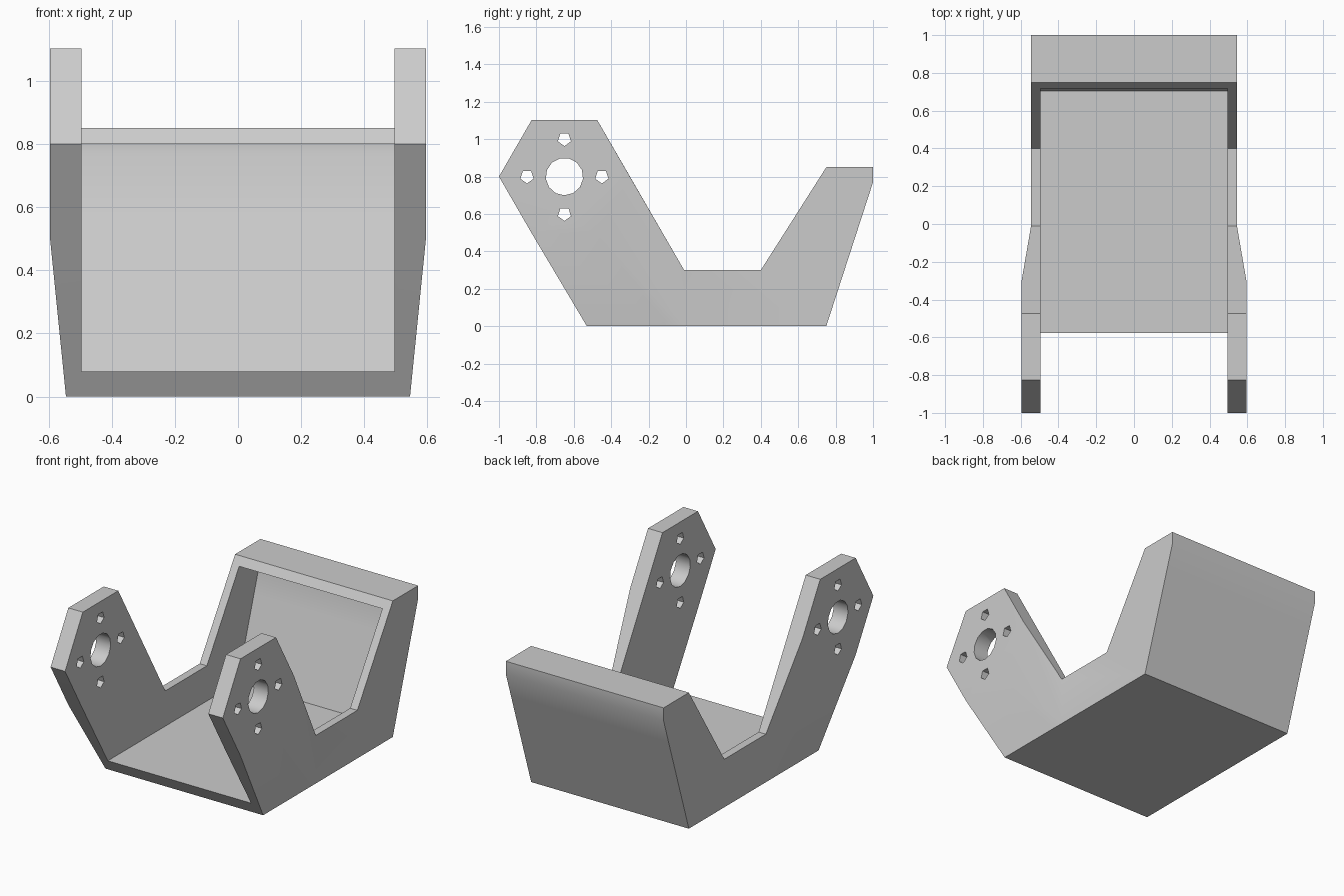
import bpy, bmesh, math

cube = bpy.data.objects.get("Cube")
if cube:
    bpy.data.objects.remove(cube, do_unlink=True)

grey = bpy.data.materials.new("light grey")
grey.use_nodes = True
grey.diffuse_color = (0.6, 0.6, 0.6, 1)
grey.node_tree.nodes["Principled BSDF"].inputs["Base Color"].default_value = (0.6, 0.6, 0.6, 1)


def finish(name, bm):
    bmesh.ops.recalc_face_normals(bm, faces=bm.faces)
    mesh = bpy.data.meshes.new(name)
    bm.to_mesh(mesh)
    bm.free()
    mesh.materials.append(grey)
    obj = bpy.data.objects.new(name, mesh)
    bpy.context.collection.objects.link(obj)
    return obj


def prism(name, profile, half):
    """Side profile in (y, z), extruded from -half to +half in x."""
    bm = bmesh.new()
    face = bm.faces.new([bm.verts.new((-half, y, z)) for y, z in profile])
    ext = bmesh.ops.extrude_face_region(bm, geom=[face])["geom"]
    verts = [v for v in ext if isinstance(v, bmesh.types.BMVert)]
    bmesh.ops.translate(bm, vec=(2 * half, 0, 0), verts=verts)
    return finish(name, bm)


def polygon(y, z, radius, sides, start):
    return [(y + radius * math.cos(start + math.tau * i / sides),
             z + radius * math.sin(start + math.tau * i / sides)) for i in range(sides)]


def combine(target, other, operation):
    mod = target.modifiers.new(operation, 'BOOLEAN')
    mod.operation = operation
    mod.solver = 'EXACT'
    mod.object = other
    other.hide_render = True
    bpy.context.view_layer.update()
    bpy.ops.object.select_all(action='DESELECT')
    bpy.context.view_layer.objects.active = target
    target.select_set(True)
    bpy.ops.object.modifier_apply(modifier=mod.name)
    bpy.data.objects.remove(other, do_unlink=True)


PIVOT_Y, PIVOT_Z = -0.65, 0.8
BODY, ARM, INNER = 0.545, 0.595, 0.495

# Flared arms: hull from the hexagonal ends down to the narrower foot
bm = bmesh.new()
foot = [(-0.53, 0), (-0.01, 0), (-0.01, 0.3)]
for half, outline in ((ARM, polygon(PIVOT_Y, PIVOT_Z, 0.35, 6, 0)), (BODY, foot)):
    for side in (-half, half):
        for y, z in outline:
            bm.verts.new((side, y, z))
hull = bmesh.ops.convex_hull(bm, input=bm.verts)
loose = [v for v in bm.verts if not v.link_faces]
bmesh.ops.delete(bm, geom=loose, context='VERTS')
bmesh.ops.dissolve_limit(bm, angle_limit=0.002, verts=bm.verts, edges=bm.edges)
bracket = finish("bracket", bm)

# Base and sloping back
base = prism("base", [(-0.1, 0), (0.75, 0), (0.95, 0.616), (1, 0.77), (1, 0.85),
                      (0.75, 0.85), (0.4, 0.3), (-0.1, 0.3)], BODY)
combine(bracket, base, 'UNION')

# Open tray between the arms, tucked under the back lip
cavity = prism("cavity_cutter", [(-1.2, 0.08), (0.705, 0.08), (0.865, 0.573), (0.93, 0.77),
                                 (0.93, 0.8), (0.6, 0.8), (0.6, 1.3), (-1.2, 1.3)], INNER)
combine(bracket, cavity, 'DIFFERENCE')

# Pivot hole with four screw holes around it, through both arms
down = -math.pi / 2
holes = [(0, 0, 0.1, 13)] + [(dy, dz, 0.037, 5) for dy, dz in
                             ((0.2, 0), (-0.2, 0), (0, 0.2), (0, -0.2))]
for dy, dz, radius, sides in holes:
    drill = prism("hole_cutter", polygon(PIVOT_Y + dy, PIVOT_Z + dz, radius, sides, down), 0.8)
    combine(bracket, drill, 'DIFFERENCE')

bpy.ops.object.shade_smooth_by_angle(angle=math.radians(30))
